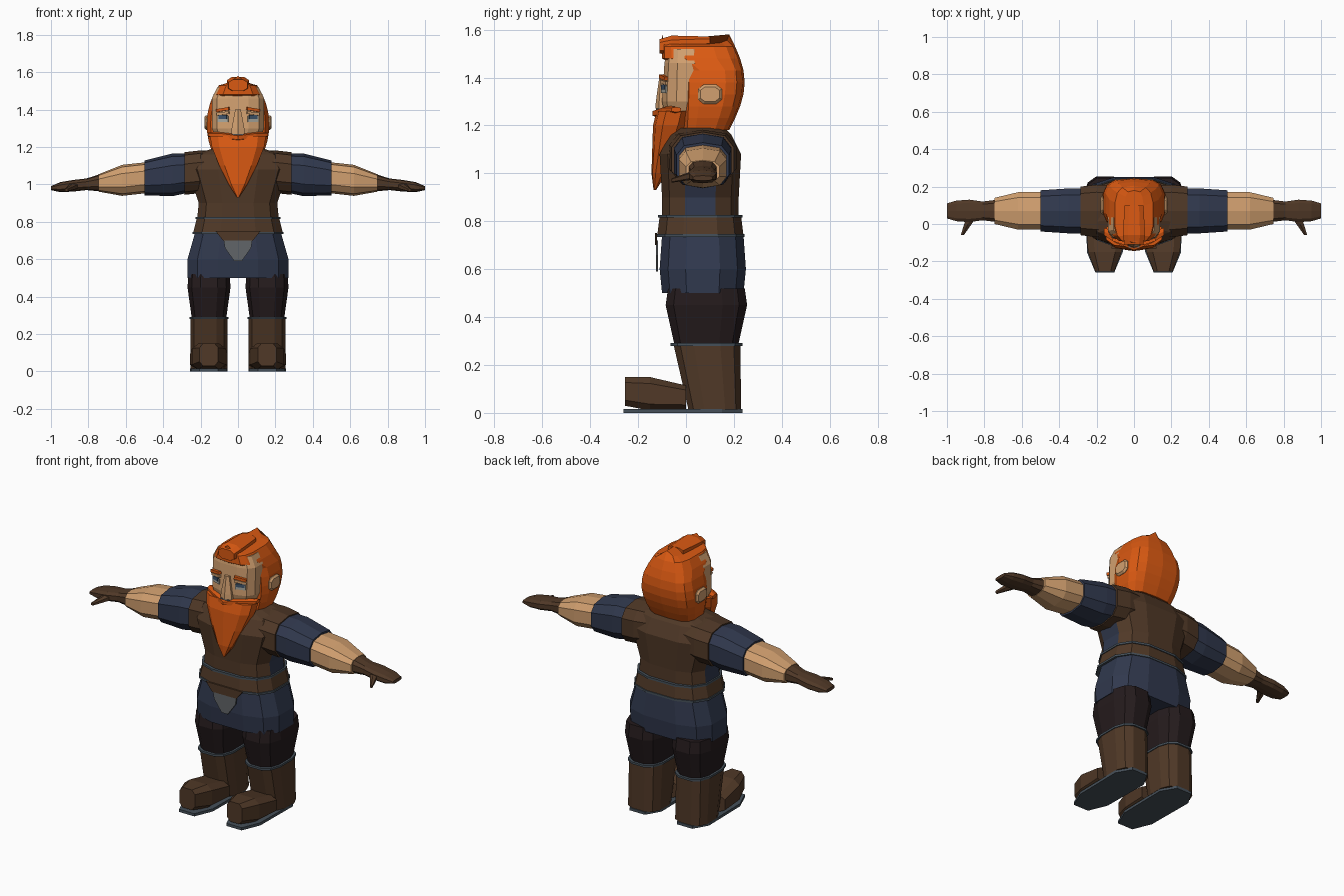
import bpy, bmesh, math
from mathutils import Matrix

default_cube = bpy.data.objects.get("Cube")
if default_cube:
    bpy.data.objects.remove(default_cube, do_unlink=True)


def material(name, red, green, blue):
    mat = bpy.data.materials.new(name)
    mat.use_nodes = True
    mat.diffuse_color = (red, green, blue, 1)
    mat.node_tree.nodes["Principled BSDF"].inputs["Base Color"].default_value = mat.diffuse_color
    return mat


orange = material("orange hair", .7, .1, .006)
brown = material("brown leather", .08, .04, .02)
navy = material("navy cloth", .03, .04, .075)
skin = material("skin", .64, .35, .16)
dark = material("dark trousers", .018, .011, .012)
trim = material("slate trim", .06, .08, .1)
grey = material("grey cloth", .12, .13, .14)
blue = material("eye blue", .05, .09, .15)
white = material("eye white", .4, .4, .35)


def finish(name, bm, mat):
    bmesh.ops.recalc_face_normals(bm, faces=bm.faces[:])
    mesh = bpy.data.meshes.new(name)
    bm.to_mesh(mesh)
    bm.free()
    mesh.materials.append(mat)
    bpy.context.collection.objects.link(bpy.data.objects.new(name, mesh))
    return mesh


def loft(name, mat, axis, stations, centre=(0, 0), lean=(0, 0), sides=12, power=.7, mirror=1):
    """Skin rounded sections (position, radius, radius) along a leaning centre line."""
    bm = bmesh.new()
    reach = math.cos(math.pi / sides) ** power
    start = stations[0][0]
    loops = []
    for position, *radii in stations:
        loop = []
        for i in range(sides):
            angle = math.tau * (i + .5) / sides
            point = []
            for direction, radius, middle, slope in zip((math.cos(angle), math.sin(angle)), radii, centre, lean):
                offset = math.copysign(abs(direction) ** power, direction) / reach
                point.append(middle + slope * (position - start) + radius * offset)
            point.insert("xyz".index(axis), position)
            point[0] *= mirror
            loop.append(bm.verts.new(point))
        loops.append(loop)
    for lower, upper in zip(loops, loops[1:]):
        for i in range(sides):
            bm.faces.new((lower[i - 1], lower[i], upper[i], upper[i - 1]))
    bm.faces.new(loops[0])
    bm.faces.new(loops[-1])
    return finish(name, bm, mat)


def plate(name, mat, half_outline, y, depth=.009):
    """Thin front panel, symmetric about x = 0, from one half of its outline."""
    bm = bmesh.new()
    outline = half_outline + [(-x, z) for x, z in reversed(half_outline)]
    face = bm.faces.new([bm.verts.new((x, y, z)) for x, z in outline])
    grown = bmesh.ops.extrude_face_region(bm, geom=[face])["geom"]
    moved = [item for item in grown if isinstance(item, bmesh.types.BMVert)]
    bmesh.ops.translate(bm, verts=moved, vec=(0, depth, 0))
    finish(name, bm, mat)


def block(name, mat, location, size, turn=0, tilt=0):
    bm = bmesh.new()
    bmesh.ops.create_cube(bm, size=1)
    rotation = Matrix.Rotation(turn, 4, "Z") @ Matrix.Rotation(tilt, 4, "Y")
    placement = Matrix.Translation(location) @ rotation @ Matrix.Diagonal((*size, 1))
    bmesh.ops.transform(bm, matrix=placement, verts=bm.verts[:])
    finish(name, bm, mat)


# Torso: leather vest with cloth showing at the sides
body = (0, .06)
vest = loft("vest", brown, "z", [(.8, .22, .16), (.9, .21, .16), (1.08, .27, .17),
                                 (1.16, .24, .13), (1.19, .14, .1)], body)
vest.materials.append(navy)
for face in vest.polygons:
    if abs(face.normal.x) > .85 and face.center.z < 1:
        face.material_index = 1

# Skirt, belt and front cloth
loft("tunic_skirt", navy, "z", [(.5, .27, .17), (.6, .27, .18), (.74, .23, .17)], (0, .07))
loft("belt", brown, "z", [(.74, .24, .18), (.82, .22, .17)], body)
for label, height, width in (("lower", .735, .244), ("upper", .815, .226)):
    section = (width, width - .06 if label == "lower" else width - .05)
    loft("belt_trim_" + label, trim, "z", [(height, *section), (height + .012, *section)], body)
plate("belt_tongue", brown, [(.12, .75), (.08, .7)], y=-.13)
plate("front_cloth", grey, [(.08, .72), (.07, .66), (.02, .59)], y=-.126)

# Hair shell: narrow nape, wide middle, dome that overhangs the forehead
hair = bmesh.new()
shell = []
steps, around = 8, 14
for step in range(steps + 1):
    rise = step / steps
    width = .17 * math.sin(math.pi * (.25 + .72 * rise)) ** .5
    back = .18 + .065 * math.sin(math.pi * rise)
    front = -.02 if rise < .75 else -.1
    ring = []
    for i in range(around):
        angle = math.tau * (i + .5) / around
        across, along = [math.copysign(abs(v) ** .6, v) for v in (math.cos(angle), math.sin(angle))]
        y = (front + back) / 2 + along * (back - front) / 2
        z = 1.18 + .4 * rise - (.04 * abs(across) if step == steps else 0)
        ring.append(hair.verts.new((width * across, y, z)))
    shell.append(ring)
for lower, upper in zip(shell, shell[1:]):
    for i in range(around):
        hair.faces.new((lower[i - 1], lower[i], upper[i], upper[i - 1]))
hair.faces.new(shell[0])
hair.faces.new(shell[-1])
finish("hair", hair, orange)
loft("quiff", orange, "y", [(-.11, .05, .03), (-.06, .06, .04), (.1, .05, .02)], (0, 1.53), (0, .1), sides=8)

# Face, nose and beard
loft("face", skin, "z", [(1.2, .1, .08), (1.3, .14, .1), (1.46, .14, .09), (1.52, .11, .08)])
loft("nose", skin, "z", [(1.27, .036, .026), (1.3, .034, .024), (1.4, .015, .012)], (0, -.098), sides=6, power=1)
loft("beard", orange, "z", [(.93, .005, .005), (1, .05, .03), (1.1, .1, .05), (1.2, .14, .07), (1.26, .15, .07)],
     centre=(0, -.13), lean=(0, .24), sides=10)
block("lip", grey, (0, -.11, 1.26), (.06, .03, .02))

for side, s in (("left", 1), ("right", -1)):
    # Eyes and brows follow the slant of the face
    for part, mat, height, size, tilt in (
            ("eye_white", white, 1.35, (.058, .009, .03), 0),
            ("iris", blue, 1.36, (.046, .015, .02), 0),
            ("eyelid", skin, 1.38, (.07, .016, .014), .12),
            ("brow", orange, 1.4, (.07, .025, .016), .15)):
        block(f"{side}_{part}", mat, (s * .08, -.09, height), size, turn=s * .33, tilt=s * tilt)
    loft(side + "_moustache", orange, "x", [(0, .02, .014), (.1, .03, .02), (.16, .02, .01)],
         centre=(-.12, 1.25), lean=(.5, .1), sides=6, mirror=s)
    loft(side + "_ear", skin, "x", [(.14, .04, .03), (.17, .05, .04), (.18, .04, .03)],
         centre=(.1, 1.33), sides=8, mirror=s)

    # Arm parts share one gently falling centre line
    for part, mat, stations in (
            ("shoulder", brown, [(.1, .13, .1), (.2, .14, .11), (.285, .13, .11)]),
            ("sleeve", navy, [(.25, .12, .1), (.35, .12, .11), (.5, .11, .09)]),
            ("forearm", skin, [(.48, .1, .08), (.62, .1, .08), (.745, .07, .045)]),
            ("glove", brown, [(.73, .06, .046), (.81, .05, .03), (.88, .06, .03), (.95, .055, .026), (1, .04, .01)])):
        height = 1.09 - .11 * stations[0][0]
        loft(f"{side}_{part}", mat, "x", stations, (.07, height), (0, -.11), sides=10, mirror=s)
    loft(side + "_thumb", brown, "y", [(-.06, .008, .008), (0, .02, .014), (.06, .03, .02)],
         centre=(.918, .97), lean=(-.5, .25), sides=6, mirror=s)

    # Leg: trousers, boot shaft, foot, sole
    leg = (.155, .085)
    loft(side + "_trouser", dark, "z", [(.27, .09, .13), (.45, .115, .17), (.52, .11, .16)], leg, mirror=s)
    loft(side + "_boot_shaft", brown, "z", [(.014, .1, .11), (.29, .1, .14)],
         centre=(.155, .12), lean=(0, -.12), mirror=s)
    loft(side + "_boot_trim", trim, "z", [(.28, .105, .15), (.292, .105, .15)], leg, mirror=s)
    loft(side + "_foot", brown, "y", [(-.255, .05, .06), (-.15, .09, .07), (0, .1, .05)],
         centre=(.156, .09), lean=(0, -.1), sides=8, power=.55, mirror=s)
    outline = [(-.26, .05), (-.15, .096), (.15, .1), (.235, .05)]
    loft(side + "_sole", trim, "y", [(y, width, .008) for y, width in outline], (.156, .008), sides=4, mirror=s)
